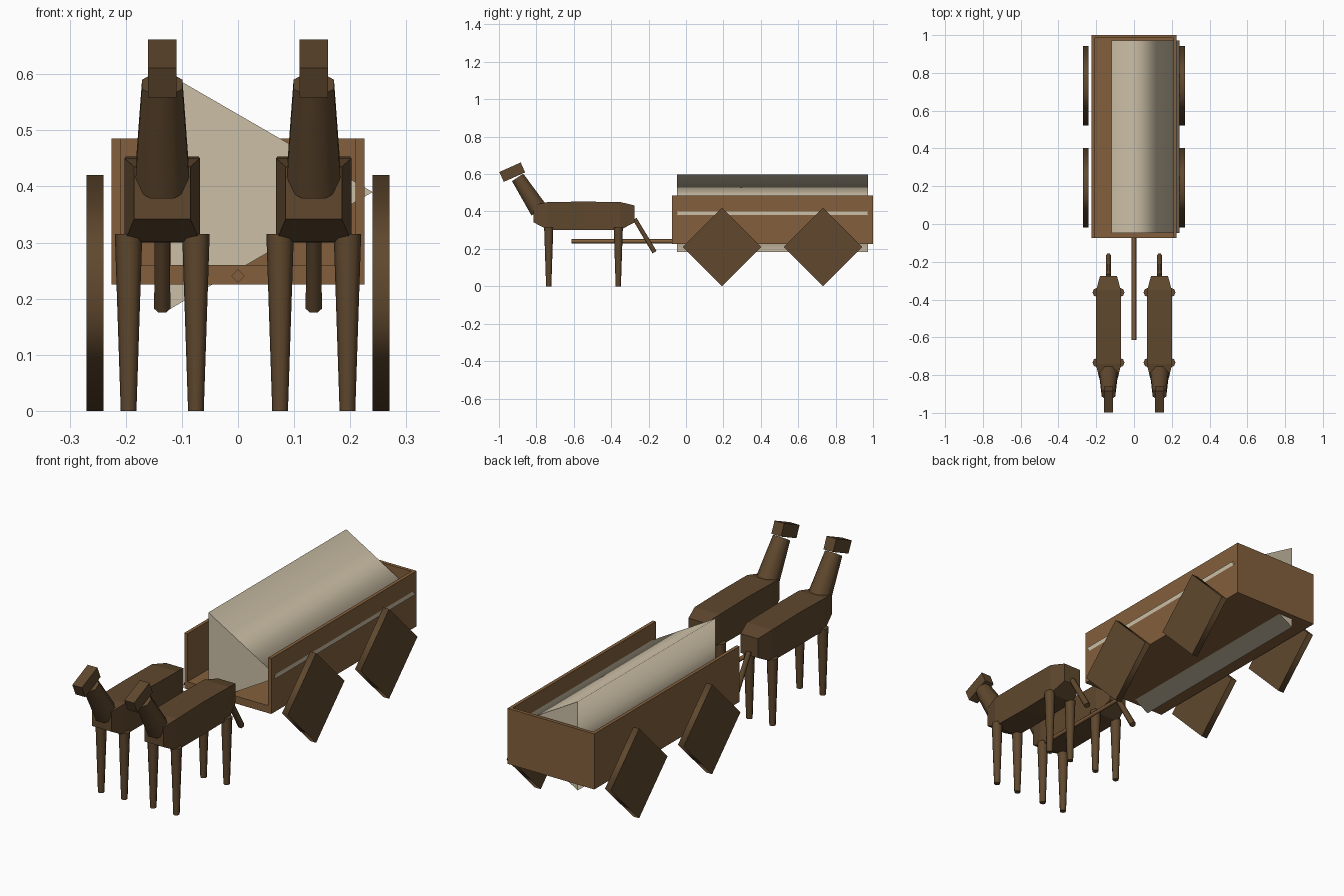
import bpy, bmesh, math
from mathutils import Vector, Matrix

cube = bpy.data.objects.get("Cube")
if cube:
    bpy.data.objects.remove(cube, do_unlink=True)


def material(name, rgb):
    m = bpy.data.materials.new(name)
    m.use_nodes = True
    colour = (*rgb, 1)
    m.diffuse_color = colour
    bsdf = next(n for n in m.node_tree.nodes if n.type == 'BSDF_PRINCIPLED')
    bsdf.inputs["Base Color"].default_value = colour
    return m


WOOD = material("warm wood", (0.23, 0.117, 0.046))
DARK = material("dark brown", (0.115, 0.064, 0.027))
CLOTH = material("canvas beige", (0.6, 0.52, 0.38))


def skin(name, rings, mat, smooth=False):
    """Join matching rings of points into a closed solid with flat end caps."""
    bm = bmesh.new()
    loops = [[bm.verts.new(p) for p in ring] for ring in rings]
    n = len(loops[0])
    for a, b in zip(loops, loops[1:]):
        for i in range(n):
            j = (i + 1) % n
            bm.faces.new((a[i], a[j], b[j], b[i])).smooth = smooth
    for cap in (loops[0][::-1], loops[-1]):
        face = bm.faces.new(cap)
        for edge in face.edges:
            edge.smooth = False
    bmesh.ops.recalc_face_normals(bm, faces=bm.faces)
    mesh = bpy.data.meshes.new(name)
    bm.to_mesh(mesh)
    bm.free()
    mesh.materials.append(mat)
    ob = bpy.data.objects.new(name, mesh)
    bpy.context.scene.collection.objects.link(ob)
    return ob


def rod(name, start, end, r1, r2, sides, mat, turn=0.0):
    """Tapered smooth prism between two points; turn is in side steps."""
    start, end = Vector(start), Vector(end)
    d = (end - start).normalized()
    u = Vector((0, 0, 1)) if abs(d.x) > 0.9 else Vector((1, 0, 0))
    v = d.cross(u)
    angles = [math.tau * (i + turn) / sides for i in range(sides)]
    rings = [[c + r * (u * math.cos(a) + v * math.sin(a)) for a in angles]
             for c, r in ((start, r1), (end, r2))]
    return skin(name, rings, mat, smooth=True)


def section(x, y, half, z0, z1):
    return [(x - half, y, z0), (x + half, y, z0), (x + half, y, z1), (x - half, y, z1)]


def box(name, x, half, y0, y1, z0, z1, mat):
    return skin(name, [section(x, y, half, z0, z1) for y in (y0, y1)], mat)


# Open-fronted wagon bed
MID, FRONT, BACK, WALL = 0.4625, -0.075, 1.0, 0.016
INNER = 0.225 - WALL
box("wagon_floor", 0, INNER, FRONT, BACK - WALL, 0.225, 0.26, WOOD)
box("wagon_back_wall", 0, INNER, BACK - WALL, BACK, 0.225, 0.485, WOOD)
for side, s in (("left", 1), ("right", -1)):
    box(side + "_wagon_wall", s * (INNER + WALL / 2), WALL / 2, FRONT, BACK, 0.225, 0.485, WOOD)
    # Four-sided wheels
    for end, e in (("front", -1), ("rear", 1)):
        y = MID + e * 0.27
        rod(f"{side}_{end}_wheel", (s * 0.24, y, 0.21), (s * 0.27, y, 0.21), 0.21, 0.21, 4, DARK)

# Three-sided canvas cover and draw pole
rod("canvas_cover", (0, MID - 0.51, 0.39), (0, MID + 0.51, 0.39), 0.24, 0.24, 3, CLOTH)
rod("draw_pole", (0, -0.613, 0.24), (0, FRONT, 0.24), 0.012, 0.012, 4, WOOD)


def horse(tag, x):
    # Body narrows at chest and rump
    profile = ((-0.815, 0.05, 0.342, 0.435), (-0.74, 0.067, 0.302, 0.45),
               (-0.55, 0.065, 0.3, 0.453), (-0.35, 0.065, 0.302, 0.45),
               (-0.275, 0.045, 0.342, 0.432))
    skin(tag + "_horse_body", [section(x, *p) for p in profile], DARK)
    # Neck, head and tail
    rod(tag + "_horse_neck", (x, -0.785, 0.405), (x, -0.9, 0.582), 0.053, 0.039, 8, DARK, 0.5)
    head = box(tag + "_horse_head", 0, 0.025, -0.0625, 0.0625, -0.029, 0.029, DARK)
    head.data.transform(Matrix.Translation((x, -0.929, 0.61))
                        @ Matrix.Rotation(math.radians(24), 4, 'X'))
    rod(tag + "_horse_tail", (x, -0.274, 0.36), (x, -0.168, 0.182), 0.013, 0.0145, 6, DARK)
    # Tapered legs
    for end, y in (("front", -0.734), ("rear", -0.362)):
        for side, s in (("left", 1), ("right", -1)):
            lx = x + s * 0.06
            rod(f"{tag}_horse_{end}_{side}_leg", (lx, y, 0), (lx, y, 0.315),
                0.014, 0.0245, 8, DARK)


horse("left", 0.135)
horse("right", -0.135)
